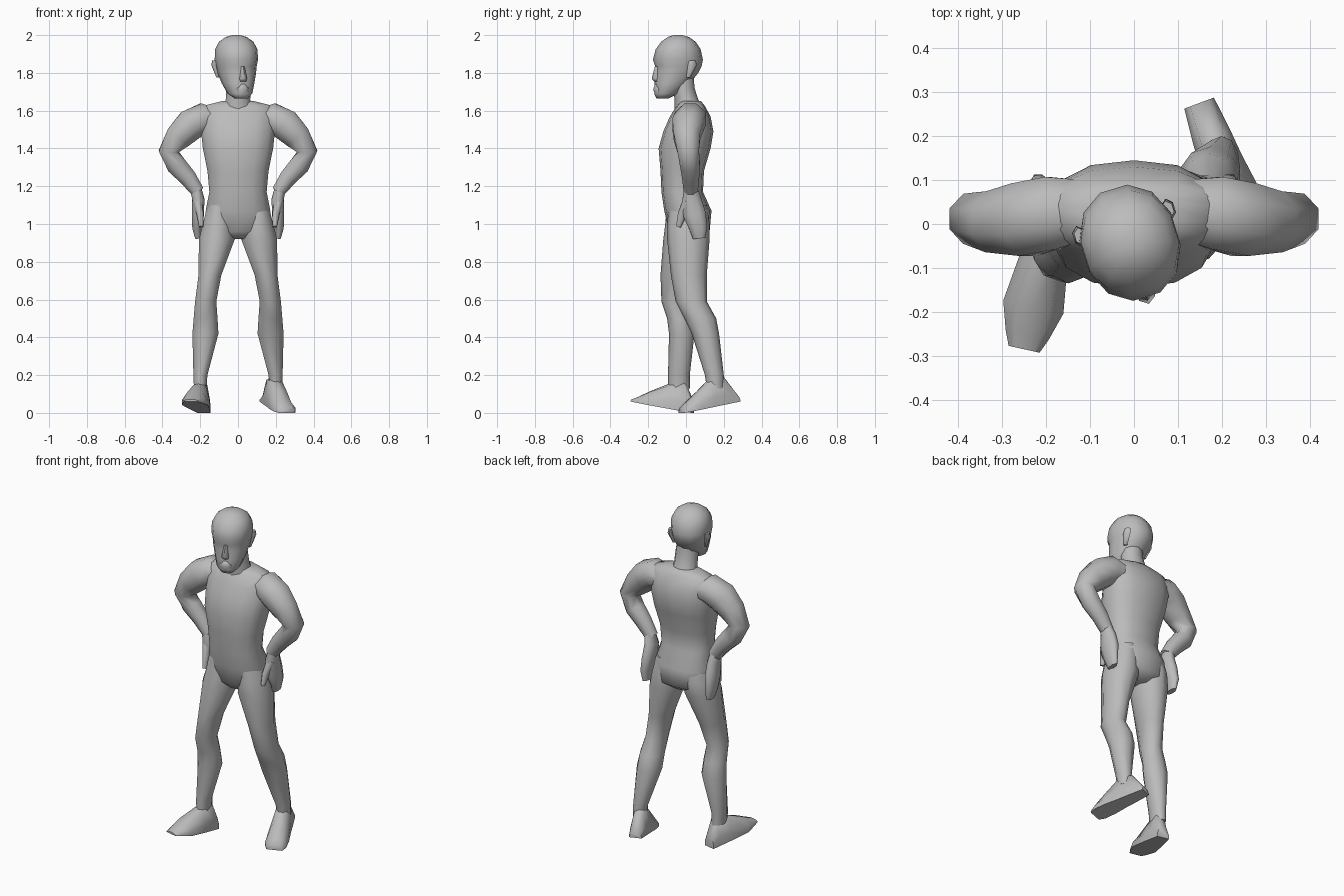
import bpy, bmesh, math
from mathutils import Vector, Matrix

cube = bpy.data.objects.get("Cube")
if cube:
    bpy.data.objects.remove(cube)

grey = bpy.data.materials.new("plain_grey")
grey.use_nodes = True
grey.diffuse_color = (0.5, 0.5, 0.5, 1)
grey.node_tree.nodes["Principled BSDF"].inputs["Base Color"].default_value = grey.diffuse_color


def skin(name, rings, angle=70):
    """Close a stack of equal point rings into a smooth solid."""
    bm = bmesh.new()
    rows = [[bm.verts.new(p) for p in ring] for ring in rings]
    n = len(rows[0])
    for a, b in zip(rows, rows[1:]):
        for i in range(n):
            j = (i + 1) % n
            bm.faces.new((a[i], a[j], b[j], b[i]))
    bm.faces.new(rows[0])
    bm.faces.new(rows[-1])
    bmesh.ops.recalc_face_normals(bm, faces=bm.faces)
    mesh = bpy.data.meshes.new(name)
    bm.to_mesh(mesh)
    bm.free()
    mesh.materials.append(grey)
    obj = bpy.data.objects.new(name, mesh)
    bpy.context.collection.objects.link(obj)
    bpy.ops.object.select_all(action='DESELECT')
    obj.select_set(True)
    bpy.context.view_layer.objects.active = obj
    bpy.ops.object.shade_smooth_by_angle(angle=math.radians(angle))
    return obj


def oval(centre, u, v, n=10, power=1.0):
    """Ring of points round centre; power below one squares it off."""
    def soft(c):
        return math.copysign(abs(c) ** power, c)
    turns = [math.tau * (i + 0.5) / n for i in range(n)]
    return [Vector(centre) + u * soft(math.cos(t)) + v * soft(math.sin(t)) for t in turns]


def level(stations, n=10, power=1.0):
    """Horizontal rings from (z, x min, x max, y front, y back)."""
    return [oval(((x0 + x1) / 2, (y0 + y1) / 2, z), Vector(((x1 - x0) / 2, 0, 0)),
                 Vector((0, (y1 - y0) / 2, 0)), n, power)
            for z, x0, x1, y0, y1 in stations]


def tube(stations, n=8):
    """Rings square to a path from (x, y, z, depth in y, thickness)."""
    pts = [Vector(s[:3]) for s in stations]
    rings = []
    for i, s in enumerate(stations):
        along = (pts[min(i + 1, len(pts) - 1)] - pts[max(i - 1, 0)]).normalized()
        side = along.cross(Vector((0, 1, 0))).normalized()
        rings.append(oval(pts[i], side.cross(along) * s[3], side * s[4], n))
    return rings


def flip(rings, sign):
    return [[Vector((p.x * sign, p.y, p.z)) for p in ring] for ring in rings]


# Torso from crotch to shoulder line
torso = [(.92, .06, -.05, .07), (.96, .16, -.09, .125), (1.07, .175, -.115, .135),
         (1.17, .155, -.13, .09), (1.28, .165, -.135, .095), (1.4, .19, -.145, .13),
         (1.49, .2, -.12, .145), (1.57, .2, -.085, .13), (1.625, .19, -.05, .1),
         (1.65, .09, -.03, .08)]
skin("torso", level([(z, -w, w, f, b) for z, w, f, b in torso], 14, 0.85))

# Neck
skin("neck", level([(1.58, -.09, .09, -.06, .1), (1.66, -.068, .068, -.06, .065),
                    (1.72, -.065, .07, -.07, .045), (1.8, -.06, .06, -.08, .04)]))

# Head turned a little toward its left
turn = Matrix.Rotation(math.radians(17), 4, 'Z')
pivot = Vector((-.008, -.045, 0))


def turned(rings):
    return [[turn @ p + pivot for p in ring] for ring in rings]


head = [(1.665, .035, -.115, -.05), (1.69, .065, -.125, .0), (1.745, .085, -.122, .065),
        (1.8, .1, -.12, .11), (1.835, .106, -.118, .128), (1.87, .112, -.13, .135),
        (1.925, .11, -.115, .122), (1.965, .09, -.085, .095), (1.99, .055, -.05, .06),
        (2.0, .02, -.02, .025)]
skin("head", turned(level([(z, -w, w, f, b) for z, w, f, b in head], 12, 0.92)))
skin("nose", turned(level([(1.755, -.02, .02, -.13, -.09), (1.77, -.022, .022, -.143, -.09),
                           (1.835, -.01, .01, -.125, -.09)], 6)))
skin("mouth", turned(level([(1.69, -.03, .03, -.125, -.09), (1.715, -.035, .035, -.132, -.09),
                            (1.74, -.025, .025, -.122, -.09)], 8)))
for side, sign in (("left", 1), ("right", -1)):
    ear = level([(1.775, .085, .1, .02, .045), (1.84, .09, .122, .025, .075),
                 (1.865, .09, .118, .03, .07)], 6)
    skin(side + "_ear", turned(flip(ear, sign)))

# Arms bent with hands on the hips
arm = [(.1, .035, 1.55, .07, .06), (.185, .025, 1.56, .09, .085), (.25, .01, 1.525, .09, .09),
       (.315, .005, 1.46, .075, .077), (.367, .012, 1.385, .062, .057),
       (.325, .022, 1.31, .056, .058), (.265, .025, 1.245, .048, .05),
       (.212, .025, 1.17, .04, .038)]
hand = [(.225, .025, 1.2, .035, .03), (.21, .03, 1.13, .055, .035), (.212, .045, 1.05, .065, .034),
        (.218, .065, .98, .052, .026), (.212, .07, .925, .036, .016)]
thumb = [(.215, .01, 1.12, .03, .025), (.2, -.02, 1.05, .026, .02), (.195, -.04, .985, .014, .012)]
for side, sign in (("left", 1), ("right", -1)):
    for part, path in (("arm", arm), ("hand", hand), ("thumb", thumb)):
        skin(side + "_" + part, flip(tube(path), sign))

# Legs share their width, but stride apart in depth
heights = (1.1, 1.0, .92, .73, .59, .5, .42, .2, .13)
inner = (.03, .02, .012, .085, .112, .105, .1, .16, .165)
outer = (.165, .19, .212, .212, .23, .238, .245, .238, .235)
depth = {"left": ((-.09, .11), (-.1, .125), (-.1, .125), (-.08, .11), (-.055, .11),
                  (-.01, .16), (.03, .175), (.1, .2), (.11, .2)),
         "right": ((-.1, .1), (-.11, .12), (-.12, .11), (-.135, .05), (-.13, .01),
                   (-.1, .03), (-.09, .045), (-.095, .02), (-.095, .02))}
for side, sign in (("left", 1), ("right", -1)):
    rings = level([(z, a, b, f, k) for z, a, b, (f, k) in
                   zip(heights, inner, outer, depth[side])])
    skin(side + "_leg", flip(rings, sign))


def foot(name, heel, toe, stations):
    """Flat-soled foot from (fraction, half width, top height)."""
    heel, toe = Vector(heel), Vector(toe)
    across = (toe - heel).cross(Vector((0, 0, 1))).normalized()
    rings = []
    for t, w, top in stations:
        base = heel.lerp(toe, t)
        rise = Vector((0, 0, top - base.z))
        rings.append([base + across * w * k + rise * h for k, h in
                      ((-1, 0), (-1, .35), (-.6, .9), (0, 1), (.6, .9), (1, .35), (1, 0))])
    skin(name, rings, 55)


# Left foot pushes off its toes, right foot lands on its heel
foot("left_foot", (.148, .275, .06), (.26, -.025, 0),
     [(0, .036, .085), (.25, .045, .19), (.45, .05, .2), (.7, .06, .12), (.9, .06, .06),
      (1, .045, .03)])
foot("right_foot", (-.18, .035, 0), (-.25, -.285, .06),
     [(0, .035, .07), (.12, .042, .17), (.35, .055, .16), (.7, .07, .115), (.9, .05, .085),
      (1, .036, .072)])
